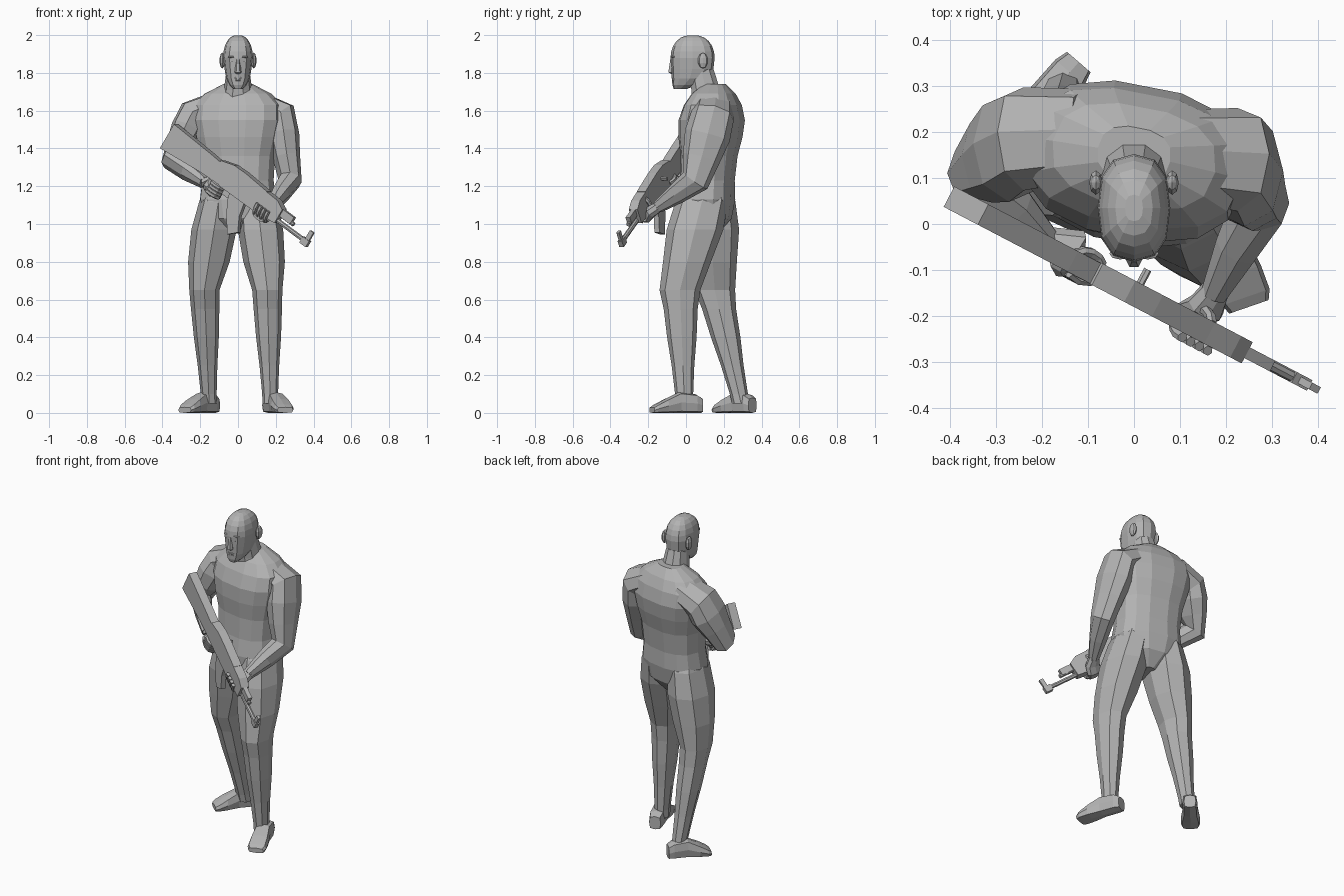
import bpy, bmesh, math
from mathutils import Matrix, Vector

cube = bpy.data.objects.get("Cube")
if cube:
    bpy.data.objects.remove(cube)

grey = bpy.data.materials.new("plain_grey")
grey.use_nodes = True
grey.diffuse_color = (0.45, 0.45, 0.45, 1)
grey.node_tree.nodes["Principled BSDF"].inputs["Base Color"].default_value = grey.diffuse_color

X, Y, Z = Matrix.Identity(3)


def finish(name, bm):
    bmesh.ops.recalc_face_normals(bm, faces=bm.faces)
    mesh = bpy.data.meshes.new(name)
    bm.to_mesh(mesh)
    bm.free()
    mesh.materials.append(grey)
    obj = bpy.data.objects.new(name, mesh)
    bpy.context.collection.objects.link(obj)


def bend(value, power):
    return math.copysign(abs(value) ** power, value)


def loft(name, rings, sides=8, ref=X, along=None, power=0.9):
    """Skin rings of (centre, radius, other radius) into a closed, faceted tube."""
    bm = bmesh.new()
    centres = [Vector(ring[0]) for ring in rings]
    last = len(rings) - 1
    loops = []
    for i, (_, wide, deep) in enumerate(rings):
        tangent = along or (centres[min(i + 1, last)] - centres[max(i - 1, 0)]).normalized()
        a = (ref - tangent * ref.dot(tangent)).normalized()
        b = tangent.cross(a)
        loop = []
        for k in range(sides):
            angle = math.tau * k / sides
            offset = a * wide * bend(math.cos(angle), power) + b * deep * bend(math.sin(angle), power)
            loop.append(bm.verts.new(centres[i] + offset))
        loops.append(loop)
    for low, high in zip(loops, loops[1:]):
        for k in range(sides):
            n = (k + 1) % sides
            bm.faces.new((low[k], low[n], high[n], high[k]))
    bm.faces.new(loops[0])
    bm.faces.new(loops[-1])
    finish(name, bm)


def bump(name, centre, size):
    """Small faceted lump for the features of the face."""
    bm = bmesh.new()
    bmesh.ops.create_uvsphere(bm, u_segments=8, v_segments=5, radius=1,
                              matrix=Matrix.LocRotScale(Vector(centre), None, Vector(size)))
    finish(name, bm)


# Torso: leans back as it rises, with the right shoulder turned back
turn = math.radians(-11)
twist = Vector((math.cos(turn), math.sin(turn), 0))
torso_profile = [(.95, .05, .08), (1.03, .17, .14), (1.13, .205, .15), (1.23, .192, .14), (1.36, .2, .145),
                 (1.46, .225, .163), (1.55, .245, .168), (1.63, .24, .145), (1.69, .18, .11), (1.74, .08, .06)]
loft("torso", [((0, .02 + .075 * z, z), wide, deep) for z, wide, deep in torso_profile],
     sides=14, ref=twist, along=Z, power=.8)

# Legs share one muscle profile, hung on hip, knee and ankle
leg_profile = [(1.21, .08, .1), (1.12, .102, .14), (.97, .12, .15), (.8, .11, .127), (.65, .08, .108),
               (.55, .075, .09), (.4, .066, .078), (.25, .052, .06), (.1, .042, .048), (.05, .042, .048)]


def leg(side, hip, knee, ankle, heel, toe):
    hip, knee, ankle, heel, toe = map(Vector, (hip, knee, ankle, heel, toe))
    rings = []
    for z, wide, deep in leg_profile:
        top, bottom = (hip, knee) if z > knee.z else (knee, ankle)
        centre = top.lerp(bottom, (top.z - z) / (top.z - bottom.z))
        rings.append((centre, wide, deep))
    loft(side + "_leg", rings, along=Z)

    forward = (toe - heel).normalized()
    rings = []
    for t, half, height in ((0, .034, .08), (.12, .042, .1), (.45, .043, .11),
                            (.72, .054, .075), (.92, .055, .045), (1, .045, .03)):
        rings.append((heel.lerp(toe, t) + Z * height / 2, half, height / 2))
    loft(side + "_foot", rings, ref=forward.cross(Z), along=forward, power=.5)


leg("left", (.1, .09, 1.14), (.155, -.032, .65), (.17, -.01, .1), (.16, .08, 0), (.25, -.18, 0))
leg("right", (-.1, .12, 1.14), (-.178, .152, .65), (-.155, .28, .1), (-.12, .352, 0), (-.282, .165, 0))


# Arms share one set of thicknesses, hung on shoulder, elbow and wrist
def arm(side, shoulder, elbow, wrist):
    shoulder, elbow, wrist = map(Vector, (shoulder, elbow, wrist))
    collar = Vector((shoulder.x * .45, shoulder.y + .01, 1.63))
    loft(side + "_arm", [
        (collar, .075, .1),
        (shoulder, .09, .115),
        (shoulder.lerp(elbow, .3), .085, .122),
        (shoulder.lerp(elbow, .65), .072, .1),
        (elbow, .063, .077),
        (elbow.lerp(wrist, .5), .05, .056),
        (wrist, .03, .034)])


arm("left", (.225, .14, 1.57), (.275, .05, 1.23), (.175, -.15, 1.09))
arm("right", (-.24, .185, 1.57), (-.345, .12, 1.34), (-.18, -.05, 1.22))

# Neck, then a head with a tapering jaw under a rounded skull
loft("neck", [((0, .13, 1.64), .1, .1), ((0, .105, 1.71), .075, .08), ((0, .08, 1.82), .06, .068)],
     sides=10, along=Z)
head = [((0, -.03, 1.715), .025, .035), ((0, -.01, 1.735), .045, .062),
        ((0, .02, 1.77), .062, .095), ((0, .033, 1.82), .071, .112)]
for step in range(6):
    angle = math.radians(16 * step)
    shrink = math.cos(angle) ** .8
    head.append(((0, .035, 1.88 + .12 * math.sin(angle)), .079 * shrink, .117 * shrink))
loft("head", head, sides=12, along=Z, power=.8)
loft("nose", [((0, -.068, 1.795), .01, .012), ((0, -.077, 1.803), .018, .019),
              ((0, -.072, 1.875), .009, .012)], sides=6, along=Z)
bump("upper_lip", (0, -.066, 1.773), (.026, .012, .006))
bump("lower_lip", (0, -.064, 1.761), (.022, .012, .006))
for sign, side in ((1, "left"), (-1, "right")):
    bump(side + "_ear", (sign * .083, .09, 1.865), (.015, .028, .042))
    bump(side + "_brow", (sign * .03, -.064, 1.885), (.025, .014, .007))
    bump(side + "_eye", (sign * .032, -.062, 1.86), (.015, .012, .007))

# Rifle frame: distance from the butt, outward across, and up
BUTT = Vector((-.365, .04, 1.465))
AIM = Vector((.745, -.39, -.555)).normalized()
UP = (Z - AIM * AIM.z).normalized()
OUT = AIM.cross(UP)


def at(reach, across, height):
    return BUTT + AIM * reach + OUT * across + UP * height


def slab(name, width, outline):
    """Side outline in the rifle plane, given thickness."""
    bm = bmesh.new()
    near, far = [[bm.verts.new(at(reach, across, height)) for reach, height in outline]
                 for across in (width / 2, -width / 2)]
    bm.faces.new(near)
    bm.faces.new(far[::-1])
    for k in range(len(outline)):
        n = (k + 1) % len(outline)
        bm.faces.new((near[k], far[k], far[n], near[n]))
    finish(name, bm)


def block(name, width, start, end, bottom, top):
    slab(name, width, [(start, bottom), (start, top), (end, top), (end, bottom)])


def rod(name, start, end, height, radius):
    loft(name, [(at(reach, 0, height), radius, radius) for reach in (start, end)], ref=UP, along=AIM)


slab("stock", .05, [(0, -.076), (0, .076), (.27, .066), (.36, .06), (.36, -.045), (.26, -.05)])
slab("receiver", .052, [(.34, -.048), (.34, .07), (.42, .093), (.5, .095), (.66, .085), (.66, -.045)])
slab("handguard", .052, [(.64, -.045), (.64, .083), (.74, .08), (.79, .055), (.79, -.03)])
slab("magazine", .03, [(.47, -.04), (.575, -.04), (.59, -.12), (.63, -.195), (.583, -.238),
                       (.525, -.16), (.485, -.09)])
slab("pistol_grip", .03, [(.37, -.04), (.42, -.04), (.385, -.13), (.34, -.12)])
block("trigger_guard", .012, .41, .475, -.08, -.04)
block("gas_block", .026, .76, .865, .015, .055)
block("front_sight", .016, .98, 1.005, -.02, .05)
block("muzzle_brake", .026, .965, 1.01, -.038, 0)
rod("barrel", .74, 1, -.015, .013)
rod("gas_tube", .74, .88, .02, .012)
loft("charging_handle", [(at(.47, across, .04), .01, .008) for across in (-.02, -.06)], sides=6, ref=UP)

# Hands, with fingers curled round the handguard and the grip
loft("left_palm", [((.18, -.14, 1.095), .03, .03), (at(.69, -.045, -.02), .045, .032),
                   (at(.69, -.02, -.055), .048, .022), (at(.69, .02, -.058), .042, .016)], ref=AIM)
loft("right_palm", [((-.19, -.04, 1.225), .03, .035), (at(.335, -.03, -.065), .035, .042),
                    (at(.36, .008, -.09), .035, .04), (at(.375, .025, -.09), .02, .03)], ref=UP)


def curl(name, centre, first, second, start, stop):
    """Finger bent along an arc between two directions."""
    rings = []
    for step in range(5):
        angle = math.radians(start + (stop - start) * step / 4)
        rings.append((centre + first * math.cos(angle) + second * math.sin(angle), .012, .011))
    loft(name, rings, sides=6, ref=first.cross(second).normalized())


for finger in range(4):
    curl("left_finger", at(.655 + .025 * finger, 0, 0), UP * -.058, OUT * .036, 0, 95)
    curl("right_finger", at(.38, 0, -.055 - .018 * finger), AIM * .045, OUT * .03, 120, -30)
curl("left_thumb", at(.675, 0, 0), UP * -.06, OUT * -.04, 50, 150)
curl("right_thumb", at(.37, 0, -.03), AIM * .045, OUT * -.036, 150, 40)
